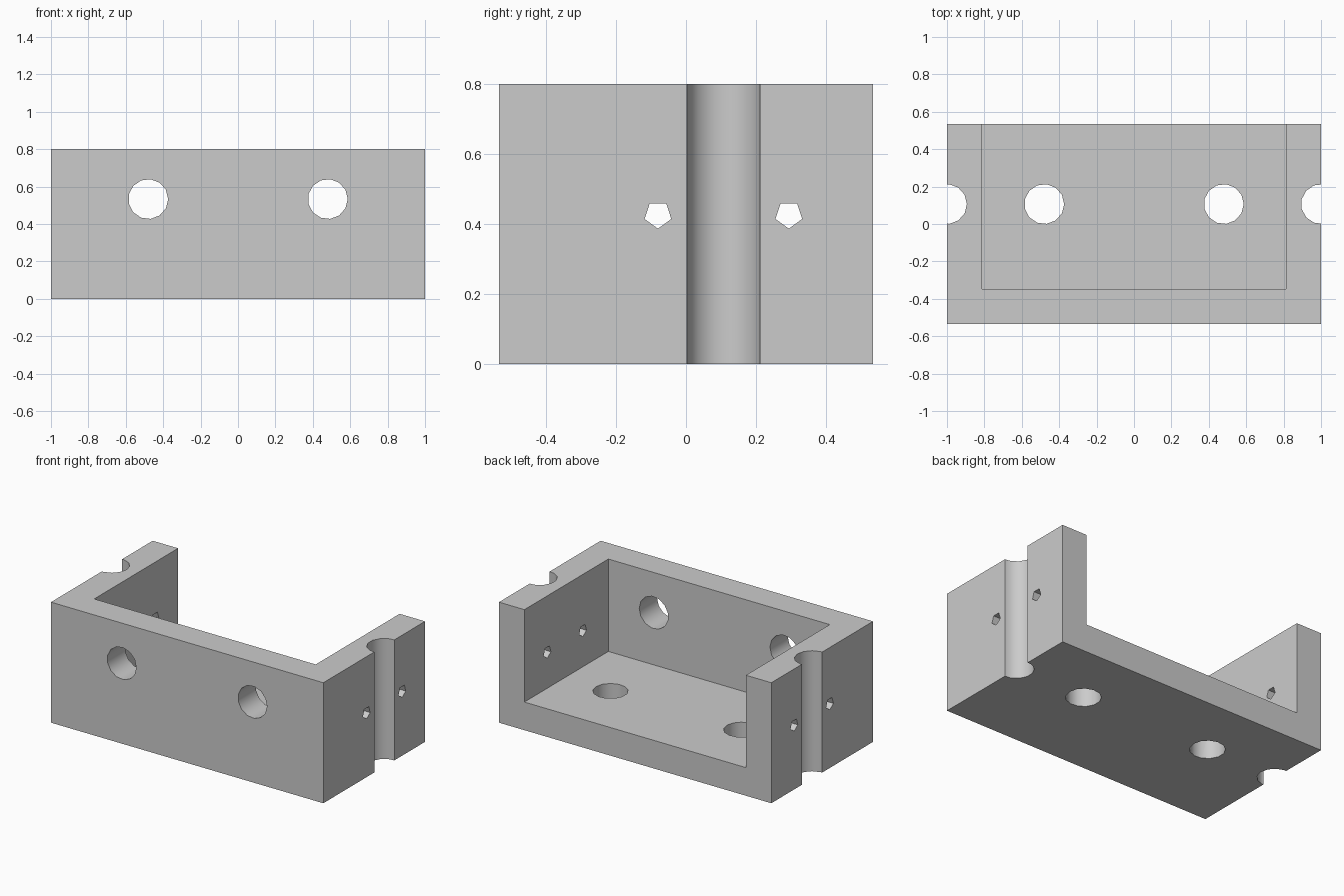
import bpy
import math
from mathutils import Matrix

if "Cube" in bpy.data.objects:
    bpy.data.objects.remove(bpy.data.objects["Cube"], do_unlink=True)

U = 1 / 37.5                      # one design unit
WALL, HOLE_R, PIN_R = 7 * U, 4 * U, 1.5 * U
WIDTH, DEPTH, HEIGHT = 2.0, 40 * U, 30 * U
HOLE_X, HOLE_Y = 18 * U, 4 * U

grey = bpy.data.materials.new("plain grey")
grey.use_nodes = True
colour = (0.6, 0.6, 0.6, 1)
grey.diffuse_color = colour
grey.node_tree.nodes["Principled BSDF"].inputs["Base Color"].default_value = colour


def box(name, low, high):
    centre = [(a + b) / 2 for a, b in zip(low, high)]
    bpy.ops.mesh.primitive_cube_add(size=1, location=centre)
    ob = bpy.context.object
    ob.name = name
    ob.data.transform(Matrix.Diagonal([b - a for a, b in zip(low, high)] + [1]))
    ob.data.materials.append(grey)
    return ob


def drill(name, sides, radius, length, centre, rotation=(0, 0, 0)):
    bpy.ops.mesh.primitive_cylinder_add(vertices=sides, radius=radius, depth=length,
                                        location=centre, rotation=rotation)
    ob = bpy.context.object
    ob.name = name
    # Put the first corner on the local +x axis
    ob.data.transform(Matrix.Rotation(-math.pi / 2, 4, 'Z'))
    ob.data.materials.append(grey)
    return ob


body = box("bracket_body", (-WIDTH / 2, -DEPTH / 2, 0), (WIDTH / 2, DEPTH / 2, HEIGHT))

# Tray cavity, open at the top and back
cutters = [box("cavity_cutter", (WALL - 1, WALL - DEPTH / 2, WALL), (1 - WALL, 1, 1))]

for side in (-1, 1):
    # Front wall hole, floor hole and side groove
    cutters.append(drill("front_hole_cutter", 13, HOLE_R, 0.3,
                         (side * HOLE_X, -DEPTH / 2 + WALL / 2, 20 * U), (math.pi / 2, 0, 0)))
    cutters.append(drill("floor_hole_cutter", 13, HOLE_R, 0.3, (side * HOLE_X, HOLE_Y, WALL / 2)))
    cutters.append(drill("groove_cutter", 13, HOLE_R, 2, (side, HOLE_Y, HEIGHT / 2)))
    # Small five-sided pin holes through each side wall
    for offset in (-WALL, WALL):
        cutters.append(drill("pin_hole_cutter", 5, PIN_R, 0.3,
                             (side * (1 - WALL / 2), HOLE_Y + offset, 16 * U),
                             (0, math.pi / 2, 0)))

for cutter in cutters:
    cutter.hide_render = True
    cut = body.modifiers.new(cutter.name, 'BOOLEAN')
    cut.operation = 'DIFFERENCE'
    cut.solver = 'EXACT'
    cut.object = cutter

# Apply the cuts and discard the cutters
bpy.ops.object.select_all(action='DESELECT')
body.select_set(True)
bpy.context.view_layer.objects.active = body
for cut in list(body.modifiers):
    bpy.ops.object.modifier_apply(modifier=cut.name)
for cutter in cutters:
    bpy.data.objects.remove(cutter, do_unlink=True)
bpy.ops.object.shade_smooth_by_angle(angle=math.radians(30))
